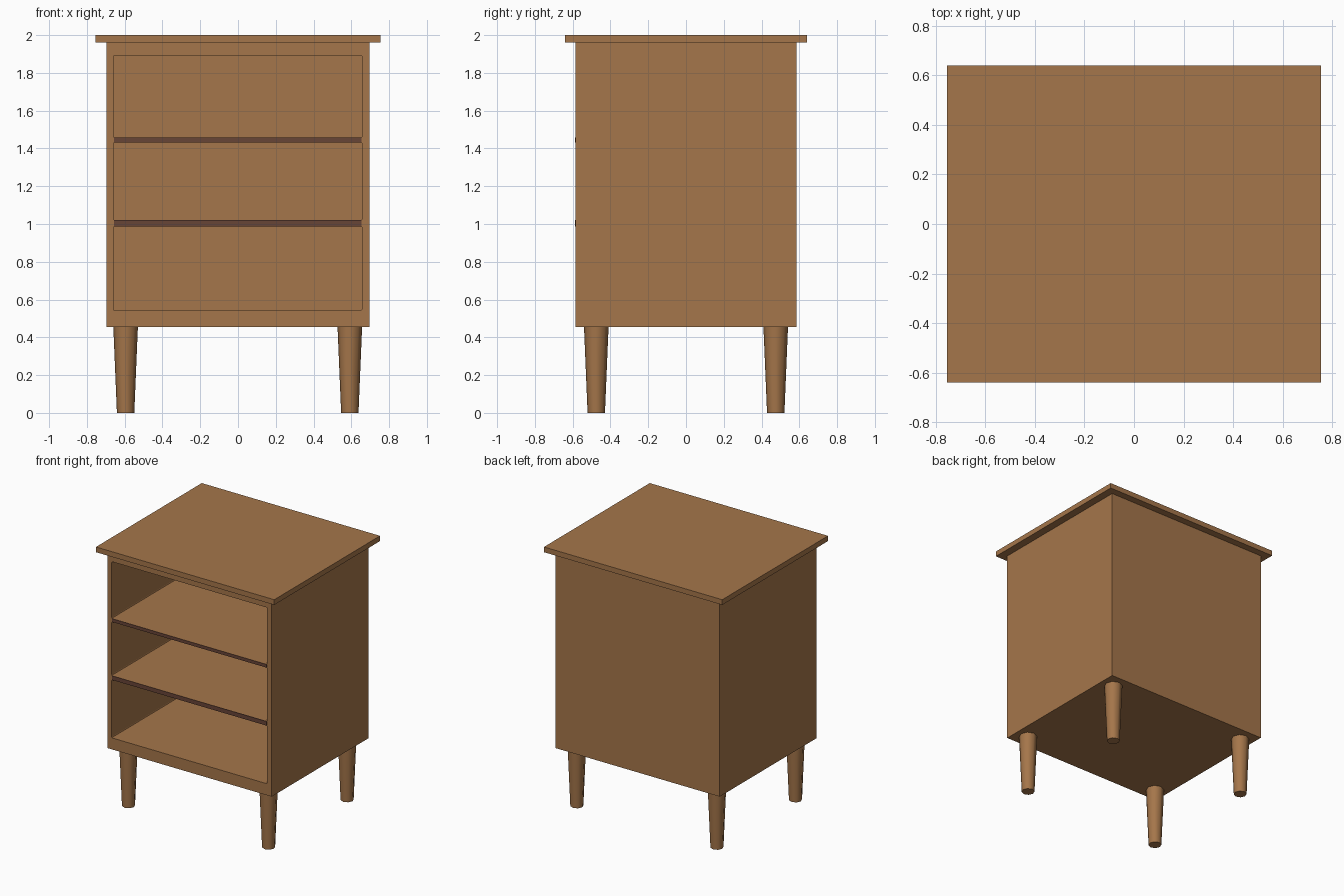
import bpy, bmesh, math
from mathutils import Matrix

if "Cube" in bpy.data.objects:
    bpy.data.objects.remove(bpy.data.objects["Cube"])


def material(name, rgb):
    m = bpy.data.materials.new(name)
    m.diffuse_color = (*rgb, 1)
    m.use_nodes = True
    m.node_tree.nodes["Principled BSDF"].inputs["Base Color"].default_value = m.diffuse_color
    return m


wood = material("warm wood", (0.376, 0.181, 0.069))
dark = material("dark wood", (0.136, 0.058, 0.037))


def finish(name, bm, mat):
    me = bpy.data.meshes.new(name)
    bmesh.ops.recalc_face_normals(bm, faces=bm.faces)
    bm.to_mesh(me)
    bm.free()
    me.materials.append(mat)
    ob = bpy.data.objects.new(name, me)
    bpy.context.collection.objects.link(ob)
    return ob


def add_box(bm, x, y, z):
    """Box from (min, max) pairs."""
    lo, hi = zip(x, y, z)
    size = [b - a for a, b in zip(lo, hi)]
    mid = [(a + b) / 2 for a, b in zip(lo, hi)]
    mat = Matrix.Translation(mid) @ Matrix.Diagonal((*size, 1))
    return bmesh.ops.create_cube(bm, size=1, matrix=mat)["verts"]


def box(name, x, y, z, mat):
    bm = bmesh.new()
    add_box(bm, x, y, z)
    return finish(name, bm, mat)


# Overhanging top board
box("top_board", (-0.755, 0.755), (-0.64, 0.64), (1.96, 2.0), wood)

# Cabinet body with three open compartments
cabinet = box("cabinet", (-0.695, 0.695), (-0.585, 0.585), (0.455, 1.96), wood)
openings = [(0.543, 0.988), (1.02, 1.432), (1.457, 1.892)]

bm = bmesh.new()
for z in openings:
    add_box(bm, (-0.66, 0.657), (-0.8, 0.55), z)
# Slightly rounded corners running front to back
edges = [e for e in bm.edges if abs(e.verts[0].co.y - e.verts[1].co.y) > 0.5]
bmesh.ops.bevel(bm, geom=edges, offset=0.008, segments=2, affect='EDGES', profile=0.5)
cutter = finish("compartment_cutter", bm, wood)
cutter.hide_render = True

mod = cabinet.modifiers.new("compartments", 'BOOLEAN')
mod.operation = 'DIFFERENCE'
mod.solver = 'EXACT'
mod.object = cutter
bpy.context.view_layer.objects.active = cabinet
bpy.ops.object.modifier_apply(modifier=mod.name)
bpy.data.objects.remove(cutter)

# Dark front edges of the two shelves
for name, lower, upper in (("lower", 0, 1), ("upper", 1, 2)):
    box(name + "_shelf_edge", (-0.657, 0.654), (-0.587, -0.58),
        (openings[lower][1], openings[upper][0]), dark)

# Four tapered round legs
for side, x in (("left", -0.595), ("right", 0.592)):
    for end, y in (("front", -0.475), ("back", 0.475)):
        bm = bmesh.new()
        bmesh.ops.create_cone(bm, cap_ends=True, segments=8, radius1=0.046,
                              radius2=0.065, depth=0.455,
                              matrix=Matrix.Translation((x, y, 0.2275)))
        leg = finish(f"{end}_{side}_leg", bm, wood)
        bpy.ops.object.select_all(action='DESELECT')
        leg.select_set(True)
        bpy.context.view_layer.objects.active = leg
        bpy.ops.object.shade_smooth_by_angle(angle=math.radians(60))
